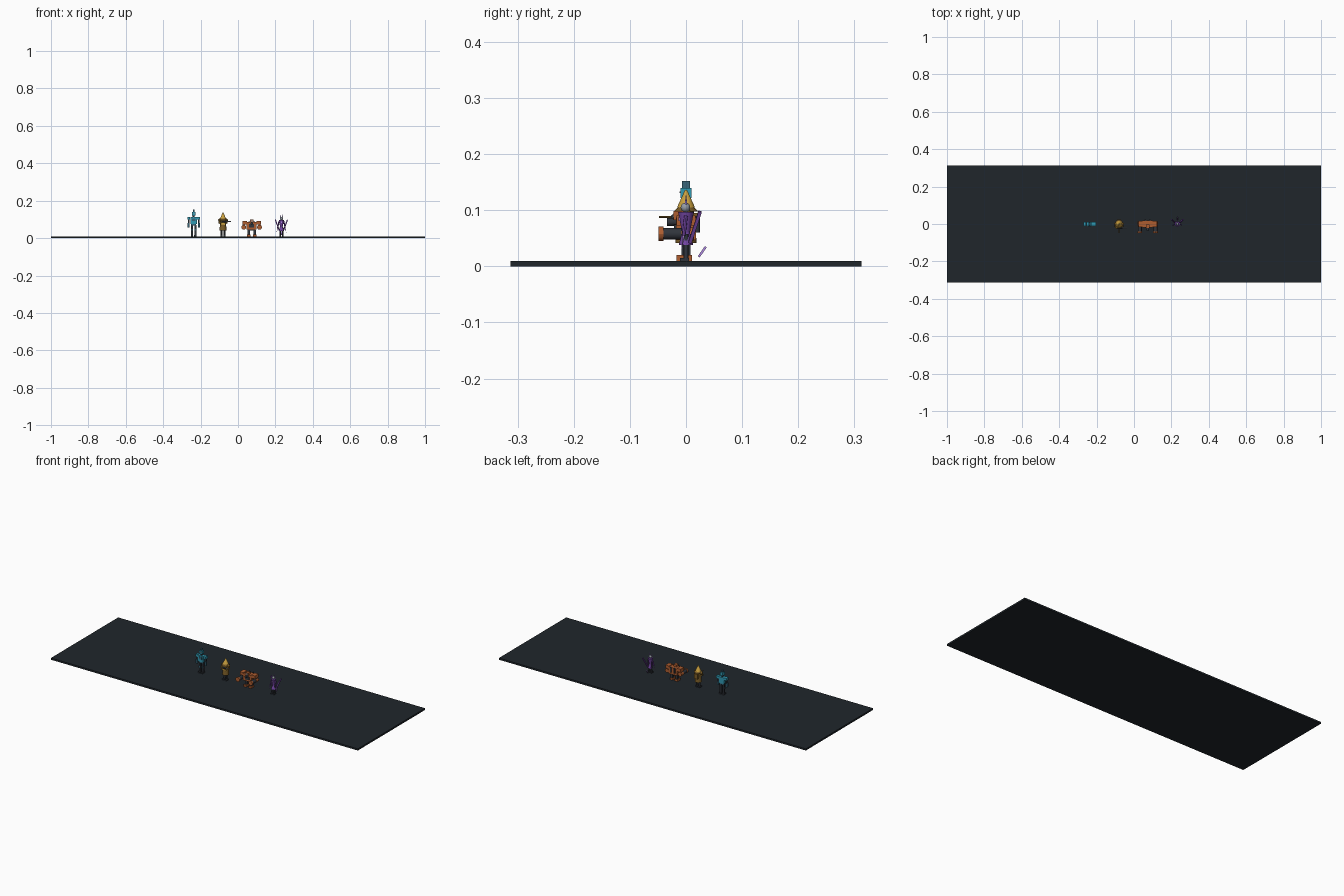
import bpy, math
from mathutils import Vector

def mat(name, c):
    m = bpy.data.materials.new(name)
    m.diffuse_color = (*c, 1)
    return m

BASE = mat("base_dark", (0.014, 0.019, 0.024))
DARK = mat("dark_metal", (0.03, 0.035, 0.045))
STEEL = mat("steel", (0.3, 0.33, 0.38))
CYAN = mat("cyan", (0.03, 0.32, 0.45))
TEAL = mat("teal", (0.04, 0.13, 0.19))
GOLD = mat("gold", (0.6, 0.36, 0.05))
BROWN = mat("brown", (0.2, 0.11, 0.02))
RUST = mat("rust", (0.42, 0.11, 0.03))
PURPLE = mat("purple", (0.17, 0.06, 0.36))
LILAC = mat("lilac", (0.42, 0.25, 0.75))
ox = 0.0  # x offset of the figure being built

def finish(name, m):
    o = bpy.context.object
    o.name = name
    o.data.materials.append(m)
    return o

def box(name, c, s, m, rot=(0, 0, 0)):
    bpy.ops.mesh.primitive_cube_add(size=1, location=(c[0] + ox, c[1], c[2]), rotation=rot)
    bpy.context.object.scale = s
    return finish(name, m)

def rod(name, a, b, r1, m, r2=None, n=12):
    a, b = Vector(a), Vector(b)
    d = b - a
    c = (a + b) / 2 + Vector((ox, 0, 0))
    bpy.ops.mesh.primitive_cone_add(vertices=n, radius1=r1, radius2=r1 if r2 is None else r2,
        depth=d.length, location=c, rotation=d.to_track_quat('Z', 'Y').to_euler())
    o = finish(name, m)
    bpy.ops.object.shade_smooth_by_angle()
    return o

def ball(name, c, r, m):
    bpy.ops.mesh.primitive_uv_sphere_add(segments=16, ring_count=10, radius=r, location=(c[0] + ox, c[1], c[2]))
    bpy.ops.object.shade_smooth()
    return finish(name, m)

# Display plate
box("base_plate", (0, 0, 0.005), (2, 0.626, 0.01), BASE)

# Tall cyan robot
ox = -0.237
for s in (-1, 1):
    box("cyan_foot", (s * .009, -.003, .0135), (.012, .022, .007), DARK)
    box("cyan_leg", (s * .009, 0, .043), (.010, .013, .056), DARK)
    box("cyan_knee", (s * .009, -.007, .045), (.009, .004, .01), TEAL)
    box("cyan_shoulder", (s * .026, 0, .106), (.014, .02, .014), CYAN)
    box("cyan_upper_arm", (s * .027, 0, .09), (.008, .01, .024), DARK)
    box("cyan_forearm", (s * .028, -.002, .07), (.010, .012, .024), TEAL)
    box("cyan_eye", (s * .004, -.0105, .132), (.004, .002, .003), STEEL)
box("cyan_pelvis", (0, 0, .073), (.026, .016, .010), TEAL)
box("cyan_torso", (0, 0, .094), (.036, .022, .036), CYAN)
box("cyan_chest_panel", (0, -.0115, .098), (.018, .003, .014), TEAL)
rod("cyan_neck", (0, 0, .11), (0, 0, .123), .005, DARK)
box("cyan_head", (0, 0, .131), (.018, .019, .018), CYAN)
box("cyan_head_crest", (0, 0, .146), (.007, .014, .012), TEAL)

# Hooded gold gunner
ox = -0.08
for s in (-1, 1):
    box("gold_foot", (s * .009, -.003, .013), (.011, .02, .006), DARK)
    rod("gold_leg", (s * .008, 0, .012), (s * .008, 0, .06), .0055, DARK)
    ball("gold_shoulder", (s * .018, 0, .096), .008, BROWN)
    rod("gold_arm", (s * .018, 0, .095), (s * .02, -.013, .08), .0045, BROWN)
    rod("gold_forearm", (s * .02, -.013, .08), (s * .009, -.023, .086), .004, GOLD)
rod("gold_coat", (0, 0, .042), (0, 0, .1), .019, BROWN, .014)
box("gold_chest", (0, -.006, .084), (.024, .02, .028), GOLD)
box("gold_backpack", (0, .018, .08), (.022, .014, .03), BROWN)
rod("gold_collar", (0, 0, .098), (0, 0, .105), .022, BROWN, .014)
ball("gold_head", (0, -.001, .11), .011, STEEL)
rod("gold_hood", (0, 0, .105), (0, 0, .136), .016, GOLD, .002)
rod("gold_rifle_body", (-.008, -.022, .088), (.018, -.022, .088), .005, DARK)
rod("gold_rifle_barrel", (.016, -.022, .089), (.042, -.022, .089), .0022, STEEL)
rod("gold_sight", (0, -.048, .088), (0, -.015, .088), .0018, BROWN)

# Wide rust-coloured cannon walker
ox = 0.073
for s in (-1, 1):
    box("rust_foot", (s * .016, -.003, .015), (.018, .028, .011), RUST)
    box("rust_leg", (s * .016, 0, .031), (.012, .016, .026), DARK)
    box("rust_shoulder", (s * .037, 0, .082), (.024, .034, .018), RUST)
    box("rust_arm", (s * .042, 0, .066), (.012, .018, .024), DARK)
    rod("rust_cannon_mount", (s * .042, .014, .058), (s * .042, -.008, .058), .012, RUST)
    rod("rust_cannon", (s * .042, -.004, .058), (s * .042, -.042, .058), .0105, DARK)
    rod("rust_muzzle", (s * .042, -.04, .058), (s * .042, -.049, .058), .013, RUST)
    rod("rust_exhaust", (s * .012, .02, .06), (s * .012, .02, .09), .005, DARK)
box("rust_hips", (0, 0, .045), (.042, .022, .01), DARK)
box("rust_torso", (0, 0, .067), (.054, .036, .04), RUST)
box("rust_chest_grille", (0, -.019, .066), (.026, .004, .018), DARK)
box("rust_head", (0, -.012, .091), (.018, .02, .016), RUST)
box("rust_visor", (0, -.0225, .092), (.014, .002, .005), STEEL)
rod("rust_turret", (0, -.015, .079), (0, -.034, .079), .007, DARK)

# Slim purple winged figure
ox = 0.232
for s in (-1, 1):
    rod("purple_leg", (s * .007, 0, .01), (s * .006, 0, .058), .0045, DARK)
    box("purple_foot", (s * .007, -.003, .012), (.008, .016, .005), DARK)
    rod("purple_arm", (s * .013, 0, .09), (s * .02, -.004, .055), .0032, PURPLE)
    rod("purple_blade", (s * .02, -.004, .056), (s * .026, -.008, .03), .002, LILAC, .0003)
    rod("purple_horn", (s * .004, 0, .11), (s * .008, 0, .127), .0025, LILAC, .0004)
    box("purple_wing", (s * .022, .016, .07), (.006, .006, .062), PURPLE,
        (math.radians(-17), s * math.radians(20), 0))
rod("purple_torso", (0, 0, .055), (0, 0, .097), .006, PURPLE, .014)
rod("purple_skirt", (0, 0, .038), (0, 0, .06), .013, PURPLE, .007)
ball("purple_head", (0, -.001, .105), .0085, STEEL)
box("purple_chest_light", (0, -.0115, .085), (.006, .004, .008), LILAC)
box("purple_tail_tip", (0, .029, .026), (.004, .004, .022), LILAC, (math.radians(-35), 0, 0))
